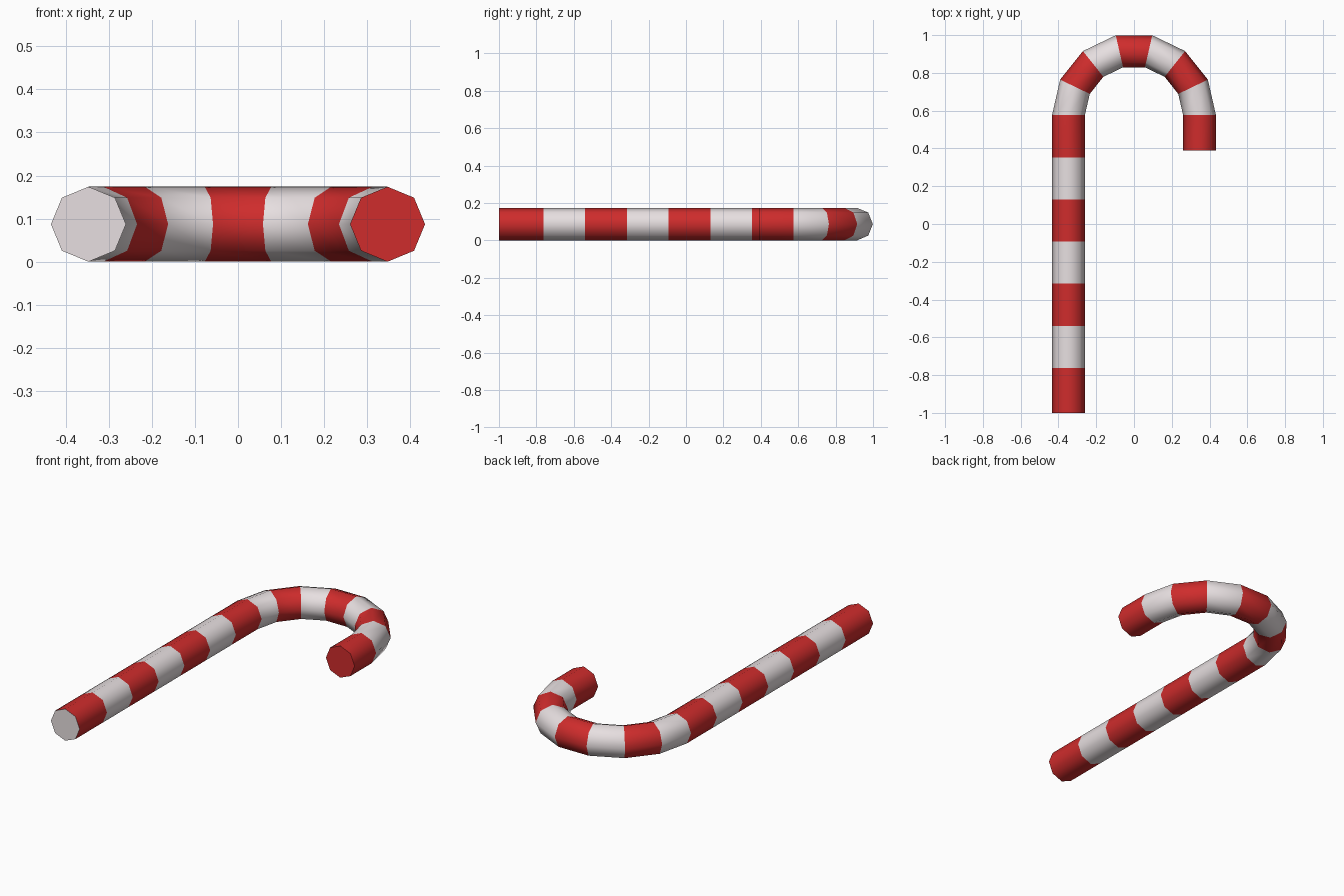
import bpy, bmesh, math
from mathutils import Vector

if "Cube" in bpy.data.objects:
    bpy.data.objects.remove(bpy.data.objects["Cube"])

SIDES, R = 8, 0.087          # tube cross-section
BEND, BEND_Y = 0.347, 0.576  # hook radius and centre
ARC = 7                      # hook segments


def material(name, rgb):
    m = bpy.data.materials.new(name)
    m.diffuse_color = (*rgb, 1)
    m.use_nodes = True
    m.node_tree.nodes["Principled BSDF"].inputs["Base Color"].default_value = m.diffuse_color
    return m


# Path rings: (centre, outward direction in the xy plane)
rings = []
for y in (-1, -0.763, -0.54, -0.316, -0.093, 0.13, 0.353):
    rings.append((Vector((-BEND, y, R)), Vector((-1, 0, 0))))
for i in range(ARC + 1):
    a = math.pi * (1 - i / ARC)
    d = Vector((math.cos(a), math.sin(a), 0))
    rings.append((Vector((0, BEND_Y, R)) + d * BEND, d))
rings.append((Vector((BEND, 0.39, R)), Vector((1, 0, 0))))

# Striped tube, one colour band per path segment
bm = bmesh.new()
loops = []
for centre, out in rings:
    loop = []
    for k in range(SIDES):
        t = 2 * math.pi * k / SIDES
        loop.append(bm.verts.new(centre + out * R * math.cos(t) + Vector((0, 0, R * math.sin(t)))))
    loops.append(loop)
for i in range(len(loops) - 1):
    for k in range(SIDES):
        n = (k + 1) % SIDES
        f = bm.faces.new((loops[i][k], loops[i][n], loops[i + 1][n], loops[i + 1][k]))
        f.material_index = i % 2
        f.smooth = True

# End caps: white at the foot, red at the hook
bm.faces.new(loops[0]).material_index = 1
bm.faces.new(loops[-1]).material_index = 0
bmesh.ops.recalc_face_normals(bm, faces=bm.faces)

mesh = bpy.data.meshes.new("striped_cane")
bm.to_mesh(mesh)
bm.free()
mesh.materials.append(material("red", (0.62, 0.025, 0.025)))
mesh.materials.append(material("white", (0.8, 0.74, 0.75)))
cane = bpy.data.objects.new("striped_cane", mesh)
bpy.context.collection.objects.link(cane)

# Smooth round sides, crisp ends
bpy.context.view_layer.objects.active = cane
cane.select_set(True)
bpy.ops.object.shade_smooth_by_angle(angle=math.radians(60))
